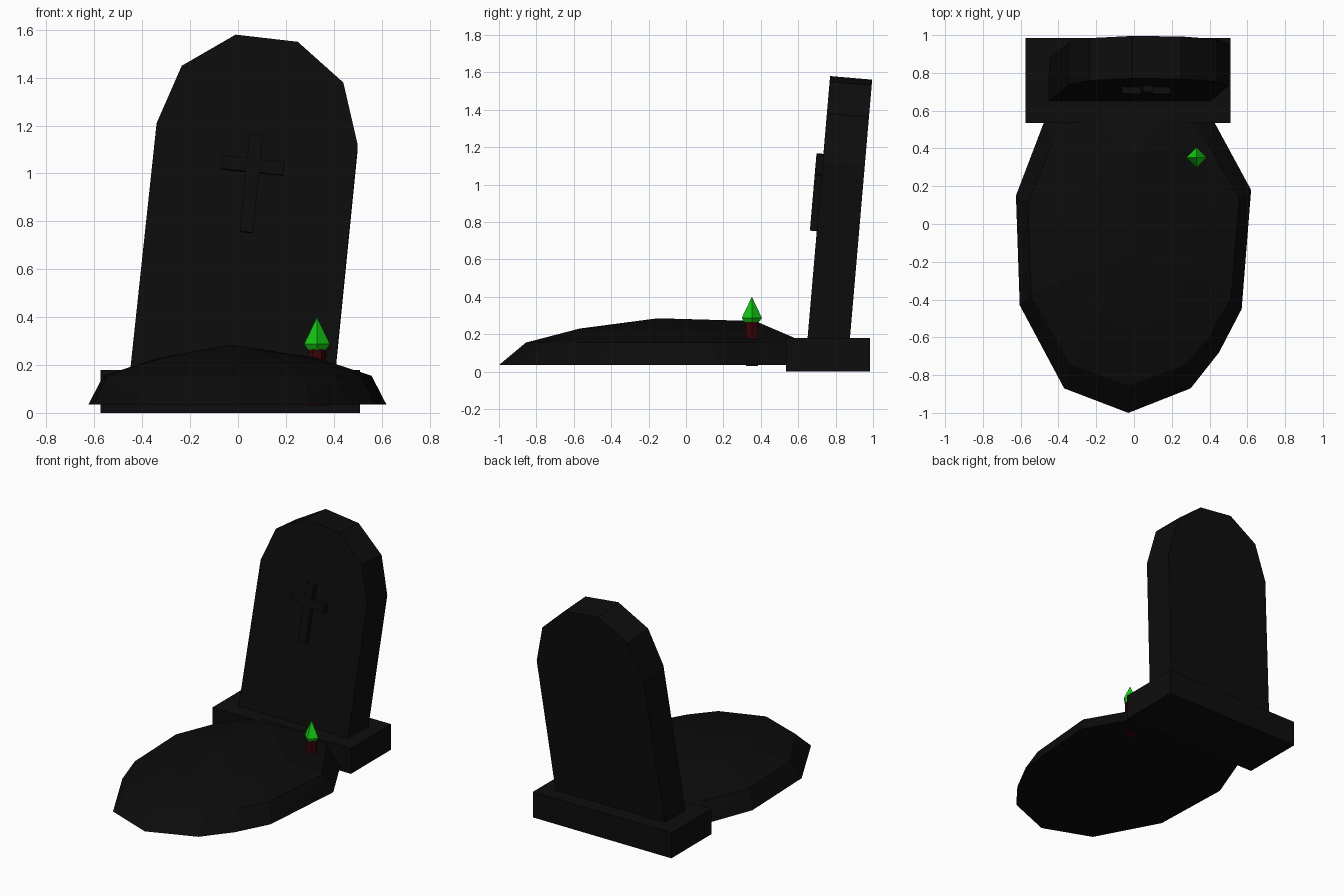
import bpy
import bmesh
from math import sin, cos, pi
from mathutils import Vector

if "Cube" in bpy.data.objects:
    bpy.data.objects.remove(bpy.data.objects["Cube"], do_unlink=True)


def material(name, rgb):
    m = bpy.data.materials.new(name)
    m.use_nodes = True
    m.diffuse_color = (*rgb, 1)
    bsdf = next(n for n in m.node_tree.nodes if n.type == "BSDF_PRINCIPLED")
    bsdf.inputs["Base Color"].default_value = (*rgb, 1)
    return m


stone = material("black stone", (0.004, 0.004, 0.004))
soil = material("black soil", (0.0035, 0.0035, 0.0035))
green = material("green flame", (0.007, 0.6, 0.007))
red = material("dark red wax", (0.04, 0.001, 0.003))


def finish(name, bm, mat):
    bmesh.ops.recalc_face_normals(bm, faces=bm.faces)
    mesh = bpy.data.meshes.new(name)
    bm.to_mesh(mesh)
    bm.free()
    mesh.materials.append(mat)
    obj = bpy.data.objects.new(name, mesh)
    bpy.context.collection.objects.link(obj)
    return obj


def hull(name, points, mat):
    """Faceted convex solid around a set of points."""
    bm = bmesh.new()
    for p in points:
        bm.verts.new(p)
    res = bmesh.ops.convex_hull(bm, input=bm.verts)
    loose = [v for v in res["geom_interior"] if isinstance(v, bmesh.types.BMVert)]
    bmesh.ops.delete(bm, geom=loose, context="VERTS")
    return finish(name, bm, mat)


def leaning_slab(name, outline, offset, depth, mat):
    """Extrude an x-z outline that leans backwards with height."""
    bm = bmesh.new()
    front = bm.faces.new([bm.verts.new((x, 0.65 + (z - 0.18) * 0.086 + offset, z))
                          for x, z in outline])
    res = bmesh.ops.extrude_face_region(bm, geom=[front], use_keep_orig=True)
    verts = [g for g in res["geom"] if isinstance(g, bmesh.types.BMVert)]
    bmesh.ops.translate(bm, verts=verts, vec=Vector((0, depth, -0.086 * depth)))
    return finish(name, bm, mat)


def ring(center, radius, z, sides):
    return [(center[0] + radius * cos(2 * pi * i / sides),
             center[1] + radius * sin(2 * pi * i / sides), z) for i in range(sides)]


# Plinth
hull("plinth", [(x, y, z) for x in (-0.575, 0.51) for y in (0.535, 0.985)
                for z in (0, 0.18)], stone)

# Headstone with a crooked, faceted arch
leaning_slab("headstone", [(-0.464, 0.05), (0.393, 0.05), (0.5, 1.12), (0.44, 1.38),
                           (0.25, 1.55), (-0.01, 1.58), (-0.235, 1.45), (-0.34, 1.21)],
             0, 0.225, stone)

# Raised cross, tilted with the headstone
w, arm, top, low = 0.028, 0.13, 0.13, -0.28
cross = [(-w, low), (w, low), (w, -w), (arm, -w), (arm, w), (w, w),
         (w, top), (-w, top), (-w, w), (-arm, w), (-arm, -w), (-w, -w)]
tilt = 0.1
cross = [(0.063 + x * cos(tilt) + z * sin(tilt), 1.035 - x * sin(tilt) + z * cos(tilt))
         for x, z in cross]
leaning_slab("cross", cross, -0.037, 0.05, stone)

# Grave mound: outline scaled into rising rings, closed by a ridge
outline = [(-0.03, -1), (0.3, -0.87), (0.45, -0.68), (0.57, -0.45), (0.62, 0.18),
           (0.43, 0.53), (0.25, 0.78), (-0.28, 0.78), (-0.48, 0.53),
           (-0.625, 0.15), (-0.605, -0.43), (-0.37, -0.87)]
points = [(-0.03, -0.15, 0.285), (0, 0.37, 0.27)]
for sx, sy, z in ((1, 1, 0.035), (0.9, 0.84, 0.155), (0.53, 0.52, 0.23)):
    points += [(x * sx, -0.1 + (y + 0.1) * sy, z) for x, y in outline]
hull("grave_mound", points, soil)

# Candle and flame
spot = (0.33, 0.352)
hull("candle", ring(spot, 0.037, 0.03, 6) + ring(spot, 0.037, 0.265, 6), red)
hull("flame", [(*spot, 0.4)] + ring(spot, 0.054, 0.287, 4) + ring(spot, 0.028, 0.25, 4), green)
